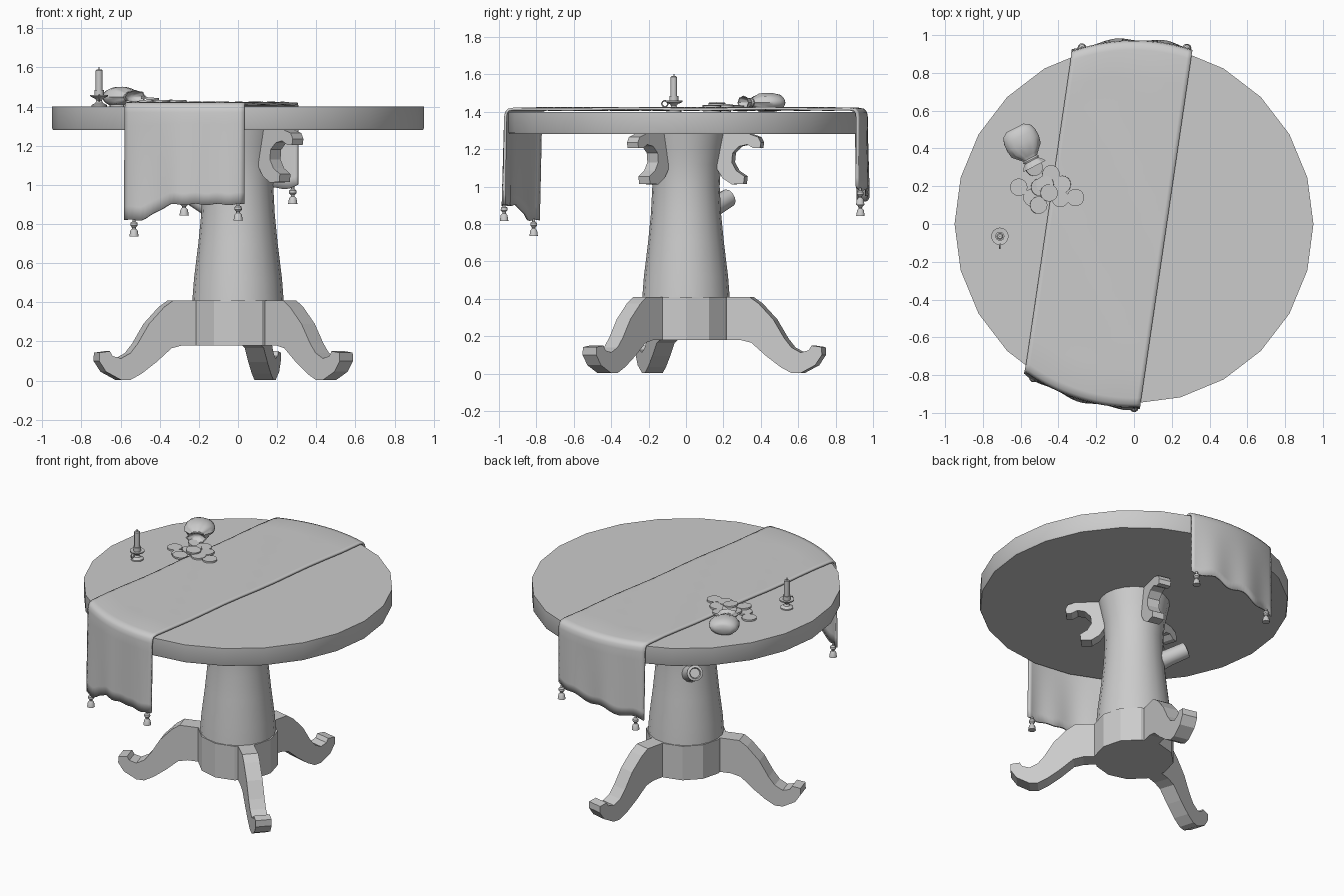
import bpy, bmesh, math
from math import sin, cos, pi, sqrt, radians
from mathutils import Matrix, Vector

if "Cube" in bpy.data.objects:
    bpy.data.objects.remove(bpy.data.objects["Cube"])


def make(name, verts, faces, mat=Matrix(), smooth=None):
    bm = bmesh.new()
    vs = [bm.verts.new(mat @ Vector(v)) for v in verts]
    for f in faces:
        bm.faces.new([vs[i] for i in f])
    bmesh.ops.remove_doubles(bm, verts=bm.verts, dist=1e-5)
    bmesh.ops.recalc_face_normals(bm, faces=bm.faces)
    me = bpy.data.meshes.new(name)
    bm.to_mesh(me)
    bm.free()
    ob = bpy.data.objects.new(name, me)
    bpy.context.collection.objects.link(ob)
    if smooth:
        bpy.ops.object.select_all(action='DESELECT')
        ob.select_set(True)
        bpy.context.view_layer.objects.active = ob
        bpy.ops.object.shade_smooth_by_angle(angle=radians(smooth))
    return ob


def lathe(name, prof, n, mat=Matrix(), smooth=None, ripple=None):
    """Revolve (radius, height) points about z; r = 0 closes an end."""
    verts, faces = [], []
    for k, (r, z) in enumerate(prof):
        for i in range(n):
            a = 2 * pi * i / n
            q = r * (1 + (ripple(k, a) if ripple else 0))
            verts.append((q * cos(a), q * sin(a), z))
    for k in range(len(prof) - 1):
        for i in range(n):
            j = (i + 1) % n
            faces.append((k * n + i, k * n + j, (k + 1) * n + j, (k + 1) * n + i))
    return make(name, verts, faces, mat, smooth)


def slab(name, prof, width, angle):
    """Extrude a (radial, z) outline sideways and swing it to an angle."""
    n = len(prof)
    verts = [(x, s * width / 2, z) for s in (-1, 1) for x, z in prof]
    faces = [tuple(range(n)), tuple(range(2 * n - 1, n - 1, -1))]
    faces += [(i, (i + 1) % n, n + (i + 1) % n, n + i) for i in range(n)]
    return make(name, verts, faces, Matrix.Rotation(radians(angle), 4, 'Z'))


T = lambda x, y, z: Matrix.Translation((x, y, z))

# Table top, column and hub
lathe("table_top", [(0, 1.28), (0.945, 1.28), (0.95, 1.29), (0.95, 1.40), (0, 1.40)], 24, smooth=30)
lathe("column", [(0, 0.39), (0.235, 0.39), (0.225, 0.52), (0.203, 0.7), (0.188, 0.85), (0.18, 1.0),
                 (0.187, 1.12), (0.205, 1.21), (0.22, 1.285), (0, 1.285)], 20, smooth=40)
lathe("base_hub", [(0, 0.18), (0.245, 0.18), (0.245, 0.41), (0, 0.41)], 12)

# Three legs and the three hooked brackets above them
leg = [(0.2, 0.41), (0.36, 0.41), (0.41, 0.375), (0.49, 0.29), (0.55, 0.19), (0.59, 0.14), (0.64, 0.113),
       (0.685, 0.125), (0.70, 0.15), (0.755, 0.142), (0.757, 0.10), (0.72, 0.045), (0.64, 0.003),
       (0.59, 0.003), (0.53, 0.035), (0.45, 0.095), (0.37, 0.165), (0.31, 0.18), (0.2, 0.18)]
hook = [(0.18, 1.28), (0.36, 1.28), (0.405, 1.265), (0.42, 1.235), (0.415, 1.205), (0.38, 1.205),
        (0.345, 1.225), (0.30, 1.215), (0.265, 1.18), (0.26, 1.13), (0.285, 1.085), (0.33, 1.055),
        (0.325, 1.015), (0.26, 1.012), (0.21, 1.045), (0.175, 1.10), (0.165, 1.18)]
for k, ang in enumerate((77, 197, 317)):
    slab(f"leg_{k + 1}", leg, 0.10, ang)
    slab(f"bracket_{k + 1}", hook, 0.08, ang)

# Branch stub on the back left of the column
axis = Vector((-0.6, 0.6, 0.38)).normalized()
lathe("branch_stub", [(0, 0), (0.065, 0), (0.052, 0.10), (0.05, 0.22), (0.035, 0.225), (0.03, 0.21), (0, 0.21)],
      12, T(-0.085, 0.085, 0.85) @ axis.to_track_quat('Z', 'Y').to_matrix().to_4x4(), 40)

# Cloth runner laid over the top and hanging over both edges
P, D = Vector((0.989, -0.145, 0)), Vector((0.145, 0.989, 0))
U0, U1 = -0.458, 0.172


def hem(u, side):
    s = (u - U0) / (U1 - U0)
    if side < 0:
        t = min(max((s - 0.12) / 0.3, 0), 1)
        return 0.82 + 0.08 * t * t * (3 - 2 * t) + 0.004 * sin(s * 34)
    return 0.91 + 0.09 * s + 0.012 * sin(s * 19)


def drop(u, side):
    out = []
    for k in range(9):
        f = k / 8
        z = hem(u, side) * (1 - f) + 1.37 * f
        r = 0.966 + (1 - f) * (0.006 + 0.008 * sin(u * 24 + side))
        out.append((side * sqrt(r * r - u * u), z))
    edge = side * sqrt(0.966 ** 2 - u * u)
    return out + [(edge - side * 0.004, 1.395), (edge - side * 0.016, 1.41), (edge - side * 0.045, 1.415)]


NU = 28
verts = []
for i in range(NU + 1):
    u = U0 + (U1 - U0) * i / NU
    a, b = drop(u, -1), drop(u, 1)
    mid = [(a[-1][0] + (b[-1][0] - a[-1][0]) * k / 12, 1.415 + 0.003 * sin(k * 1.3 + u * 14)) for k in range(1, 12)]
    path = a + mid + b[::-1]
    verts += [P * u + D * v + Vector((0, 0, z)) for v, z in path]
m = len(path)
faces = [(i * m + k, (i + 1) * m + k, (i + 1) * m + k + 1, i * m + k + 1) for i in range(NU) for k in range(m - 1)]
runner = make("cloth_runner", verts, faces, smooth=50)
sol = runner.modifiers.new("thickness", 'SOLIDIFY')
sol.thickness, sol.offset = 0.014, 0

# Corner tassels
tassel = [(0, 0.005), (0.008, 0), (0.008, -0.012), (0.018, -0.02), (0.019, -0.034), (0.010, -0.044),
          (0.010, -0.05), (0.019, -0.06), (0.024, -0.09), (0, -0.09)]
for side, end in ((-1, "front"), (1, "back")):
    for u, lr in ((-0.408, "left"), (0.142, "right")):
        p = P * u + D * side * sqrt(0.973 ** 2 - u * u)
        lathe(f"tassel_{end}_{lr}", tassel, 10, T(p.x, p.y, hem(u, side) + 0.004), 40)

# Candle in a holder with a small ring handle
C = T(-0.71, -0.065, 1.40)
lathe("candle_holder", [(0, 0), (0.04, 0), (0.04, 0.008), (0.02, 0.018), (0.014, 0.03), (0.02, 0.04), (0.045, 0.052),
                        (0.046, 0.06), (0.024, 0.058), (0.024, 0.085), (0, 0.085)], 16, C, 35)
lathe("candle", [(0, 0.08), (0.018, 0.08), (0.018, 0.185), (0.012, 0.19), (0, 0.188)], 12, C, 40)
lathe("wick", [(0, 0.185), (0.003, 0.185), (0.003, 0.203), (0, 0.203)], 6, C)
bpy.ops.mesh.primitive_torus_add(major_segments=14, minor_segments=6, major_radius=0.016, minor_radius=0.004,
                                 location=(-0.71, -0.113, 1.443), rotation=(0, pi / 2, 0))
bpy.context.object.name = "holder_handle"

# Coin sack lying on its side, pinched by a cord near its open mouth
lay = T(-0.63, 0.505, 1.449) @ Matrix.Diagonal((1, 1, 0.56, 1)) @ \
    Vector((0.46, -0.89, 0)).to_track_quat('Z', 'Y').to_matrix().to_4x4()
lathe("coin_sack", [(0, 0.0), (0.05, -0.003), (0.08, 0.015), (0.092, 0.05), (0.094, 0.09), (0.08, 0.13), (0.052, 0.16),
                    (0.034, 0.18), (0.034, 0.19), (0.05, 0.205), (0.062, 0.225), (0.055, 0.225), (0.042, 0.205),
                    (0.02, 0.185), (0, 0.185)], 24, lay, 60,
      lambda k, a: 0.08 * cos(8 * a) if 5 <= k <= 12 else 0.02 * cos(3 * a))
bpy.ops.mesh.primitive_torus_add(major_segments=20, minor_segments=6, major_radius=0.037, minor_radius=0.009)
cord = bpy.context.object
cord.name = "sack_cord"
cord.data.transform(lay @ T(0, 0, 0.184))

# Spilled coins: x, y, height above the top, tilt in degrees
coins = [(-0.61, 0.195, 0, 0), (-0.54, 0.14, 0, 0), (-0.505, 0.10, 0.012, 4), (-0.5, 0.195, 0.012, 6),
         (-0.44, 0.265, 0.022, 3), (-0.45, 0.165, 0.036, 5), (-0.39, 0.135, 0.024, 0), (-0.31, 0.14, 0.022, 0),
         (-0.38, 0.21, 0.022, -4), (-0.53, 0.30, 0.012, 14), (-0.47, 0.21, 0.024, -8)]
for k, (x, y, h, tilt) in enumerate(coins):
    lathe(f"coin_{k + 1}", [(0, 0), (0.046, 0), (0.046, 0.011), (0, 0.011)], 20,
          T(x, y, 1.40 + h) @ Matrix.Rotation(radians(tilt), 4, 'Y'), 30)
